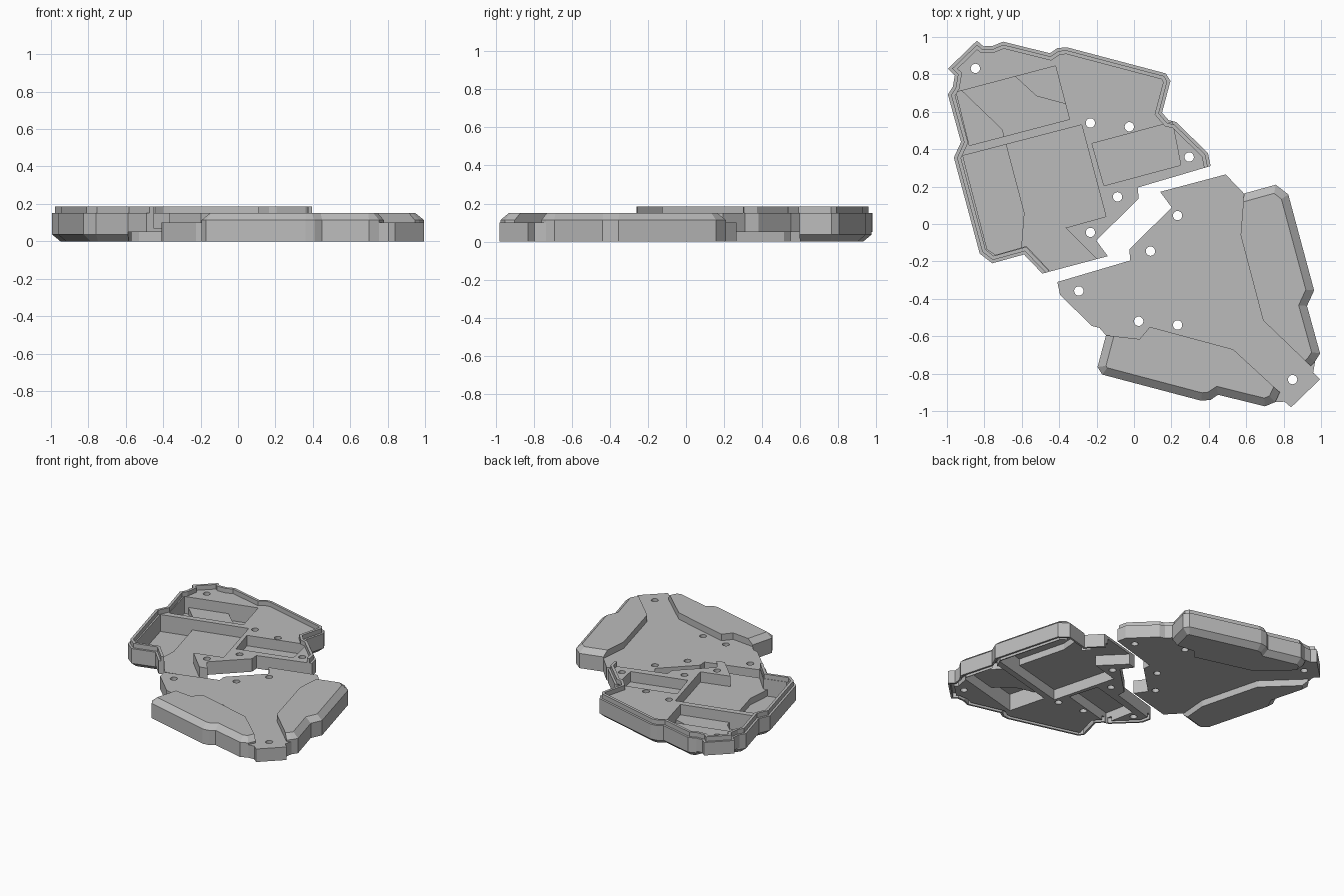
import bpy, bmesh, math
from mathutils import Matrix, Vector

if "Cube" in bpy.data.objects:
    bpy.data.objects.remove(bpy.data.objects["Cube"])

grey = bpy.data.materials.new("shell grey")
grey.diffuse_color = (0.5, 0.5, 0.5, 1)
grey.use_nodes = True
grey.node_tree.nodes["Principled BSDF"].inputs["Base Color"].default_value = grey.diffuse_color

# Plan of one shell, counter-clockwise; the last SEAM edges form the open seam
OUTLINE = [(.41, .31), (.395, .38), (.225, .545), (.185, .555), (.15, .595), (.195, .765),
           (.17, .805), (-.36, .945), (-.41, .94), (-.45, .913), (-.70, .975), (-.755, .952),
           (-.805, .95), (-.84, .98), (-.995, .83), (-.958, .795), (-.968, .735), (-.995, .692),
           (-.925, .438), (-.963, .355), (-.825, -.158), (-.758, -.21), (-.588, -.163),
           (-.49, -.265), (-.14, -.172), (-.202, -.088), (.025, .135), (.02, .195)]
SEAM = 5
# Raised grips: inner edges come first, then the outer rim
GRIP_SIDE = [(-.588, -.163), (-.57, .06), (-.69, .515), (-.945, .76), (-.968, .735),
             (-.995, .692), (-.925, .438), (-.963, .355), (-.825, -.158), (-.758, -.21)]
GRIP_BACK = [(-.78, .90), (-.53, .67), (-.085, .55), (-.03, .615), (.15, .595), (.195, .765),
             (.17, .805), (-.36, .945), (-.41, .94), (-.45, .913), (-.70, .975), (-.755, .952)]
GRIPS = {"side_grip": (GRIP_SIDE, 3), "back_grip": (GRIP_BACK, 4)}
# Inner compartments
POCKET_A = [(-.95, .705), (-.88, .42), (-.345, .56), (-.42, .845)]
POCKET_B = [(-.915, .365), (-.785, -.135), (-.74, -.165), (-.575, -.118), (-.455, -.245),
            (-.43, -.30), (-.17, -.23), (-.195, -.19), (-.365, -.02), (-.15, .04), (-.28, .53)]
POCKET_C = [(-.225, .43), (-.16, .205), (.25, .315), (.205, .545)]
HOLES = [(-.848, .832), (-.233, .54), (-.025, .52), (.295, .358), (-.088, .145), (-.233, -.045)]


def offset(poly, dists):
    """Move each edge of a counter-clockwise polygon inwards by its own distance."""
    n, lines, out = len(poly), [], []
    for i in range(n):
        a, b = Vector(poly[i]), Vector(poly[(i + 1) % n])
        d = (b - a).normalized()
        lines.append((a + Vector((-d.y, d.x)) * dists[i], d))
    for i in range(n):
        (p, d), (q, e) = lines[i - 1], lines[i]
        cross = d.x * e.y - d.y * e.x
        w = q - p
        t = (w.x * e.y - w.y * e.x) / cross if abs(cross) > 1e-4 else 0
        out.append(tuple(p + d * t) if abs(cross) > 1e-4 else tuple(q))
    return out


def loft(name, layers):
    """Solid through (polygon, z) layers."""
    bm = bmesh.new()
    rings = [[bm.verts.new((x, y, z)) for x, y in poly] for poly, z in layers]
    for lo, hi in zip(rings, rings[1:]):
        for i in range(len(lo)):
            j = (i + 1) % len(lo)
            bm.faces.new((lo[i], lo[j], hi[j], hi[i]))
    bm.faces.new(rings[0][::-1])
    bm.faces.new(rings[-1])
    bmesh.ops.recalc_face_normals(bm, faces=bm.faces)
    me = bpy.data.meshes.new(name)
    bm.to_mesh(me)
    bm.free()
    me.materials.append(grey)
    ob = bpy.data.objects.new(name, me)
    bpy.context.collection.objects.link(ob)
    return ob


def prism(name, poly, z0, z1):
    return loft(name, [(poly, z0), (poly, z1)])


def boolean(ob, cutter, op='DIFFERENCE'):
    mod = ob.modifiers.new("cut", 'BOOLEAN')
    mod.object, mod.operation, mod.solver = cutter, op, 'EXACT'
    bpy.context.view_layer.update()
    dg = bpy.context.evaluated_depsgraph_get()
    me = bpy.data.meshes.new_from_object(ob.evaluated_get(dg))
    ob.modifiers.clear()
    ob.data = me
    bpy.data.objects.remove(cutter)


def rim(name, d_out, d_in, z0, z1, over=0):
    """Strip that follows the outer wall but not the seam."""
    n = len(OUTLINE) - SEAM
    ring = [offset(OUTLINE, [d] * n + [-over] * SEAM)[:n + 1] for d in (d_out, d_in)]
    return prism(name, ring[0] + ring[1][::-1], z0, z1)


def deep_cutter(pocket, grip):
    poly, inner = GRIPS[grip]
    cut = prism("cutter", pocket, .02, .25)
    inset = offset(poly, [.018] * inner + [0] * (len(poly) - inner))
    boolean(cut, prism("cutter", inset, -.1, .4), 'INTERSECT')
    return cut


def shell(prefix, lipped):
    # Main plate with compartments and screw holes
    plate = prism(prefix + "_plate", OUTLINE, .05, .15)
    for pocket in (POCKET_A, POCKET_B, POCKET_C):
        boolean(plate, prism("cutter", pocket, .07, .25))
    for pocket, grip in ((POCKET_A, "side_grip"), (POCKET_A, "back_grip"), (POCKET_B, "side_grip")):
        boolean(plate, deep_cutter(pocket, grip))
    for x, y in HOLES:
        circle = [(x + .025 * math.cos(k * math.tau / 24), y + .025 * math.sin(k * math.tau / 24))
                  for k in range(24)]
        boolean(plate, prism("cutter", circle, -.1, .3))
    parts = [plate]
    # Chamfered hollow grips
    for name, (poly, inner) in GRIPS.items():
        small = offset(poly, [0] * inner + [.042] * (len(poly) - inner))
        grip = loft(prefix + "_" + name, [(small, 0), (poly, .037), (poly, .05)])
        boolean(grip, deep_cutter(POCKET_A, name))
        if name == "side_grip":
            boolean(grip, deep_cutter(POCKET_B, name))
        parts.append(grip)
    # Mating lip on one shell, matching groove in the other
    if lipped:
        parts.append(rim(prefix + "_lip", .016, .036, .15, .185))
    else:
        boolean(plate, rim("cutter", .014, .04, .113, .2, .03))
    return parts


shell("bottom_shell", True)
# Opposite shell: same plan turned half round and upside down
for part in shell("top_shell", False):
    part.data.transform(Matrix.Translation((0, 0, .15)) @ Matrix.Diagonal((-1, -1, -1, 1)))
    part.data.flip_normals()
